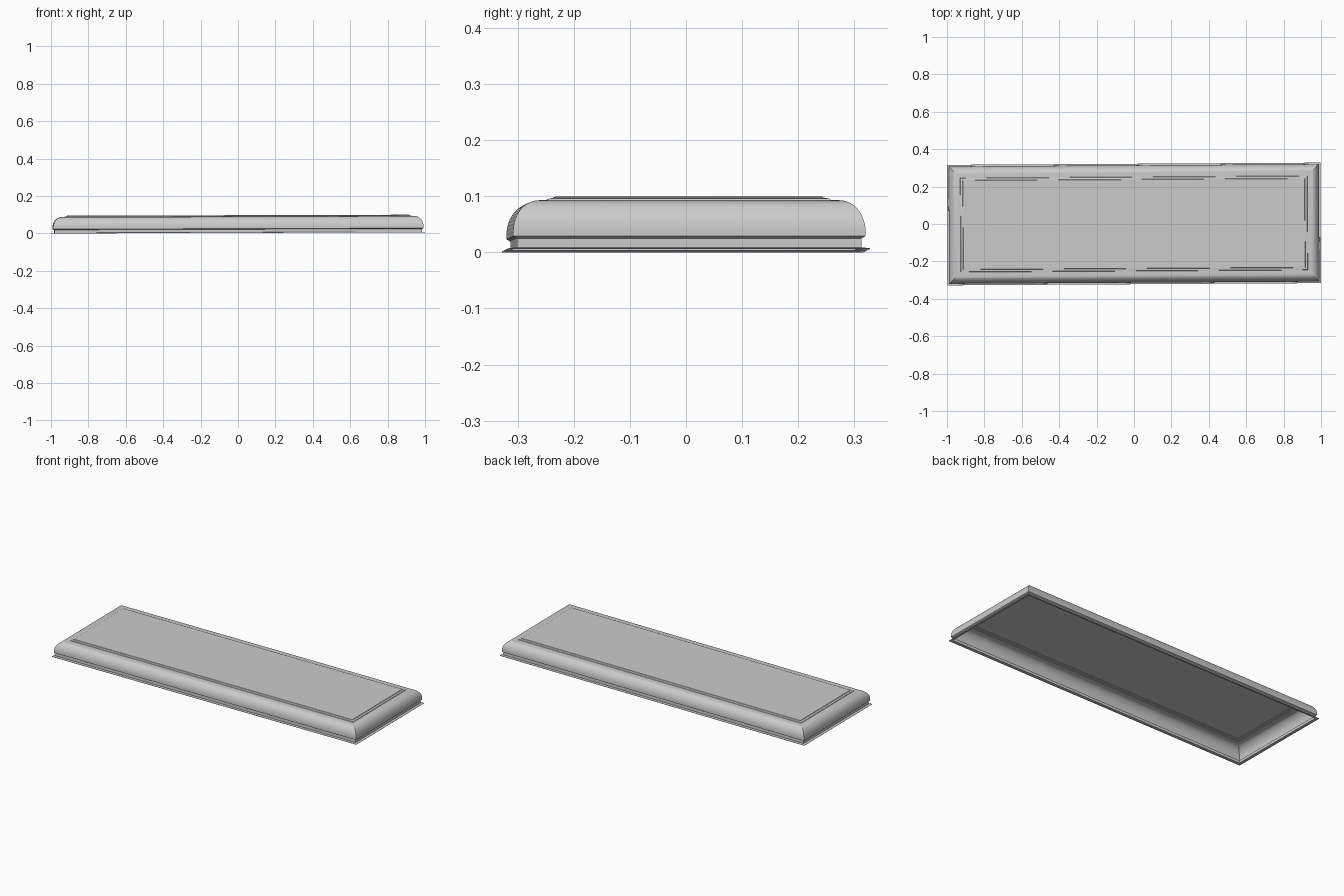
import bpy, bmesh, math

if "Cube" in bpy.data.objects:
    bpy.data.objects.remove(bpy.data.objects["Cube"])

HX, HY = 0.998, 0.322

# Edge profile: (inset from the outer rim, height)
profile = [(0.0, 0.0), (0.0, 0.0015), (0.015, 0.003), (0.015, 0.019), (0.008, 0.023)]
# Rounded shoulder: quarter ellipse
for i in range(13):
    a = math.radians(90 * i / 12)
    profile.append((0.008 + 0.046 * (1 - math.cos(a)), 0.031 + 0.056 * math.sin(a)))
# Ledge and raised panel step
profile += [(0.070, 0.0875), (0.072, 0.090), (0.083, 0.092), (0.085, 0.0945)]

# Sweep the profile around a mitred rectangle, open underneath
bm = bmesh.new()
rings = []
for inset, z in profile:
    x, y = HX - inset, HY - inset
    rings.append([bm.verts.new((sx * x, sy * y, z))
                  for sx, sy in ((-1, -1), (1, -1), (1, 1), (-1, 1))])
for lo, hi in zip(rings, rings[1:]):
    for i in range(4):
        j = (i + 1) % 4
        bm.faces.new((lo[i], lo[j], hi[j], hi[i]))
bm.faces.new(rings[-1])

# Slight lie of the slab: tiny yaw and pitch, resting on z = 0
for v in bm.verts:
    x, y, z = v.co
    v.co = (x - 0.006 * y, y + 0.006 * x, z + 0.003 * (x + HX))

mesh = bpy.data.meshes.new("slab_cover")
bm.to_mesh(mesh)
bm.free()
slab = bpy.data.objects.new("slab_cover", mesh)
bpy.context.collection.objects.link(slab)
bpy.context.view_layer.objects.active = slab
slab.select_set(True)
bpy.ops.object.shade_smooth_by_angle(angle=math.radians(30))
